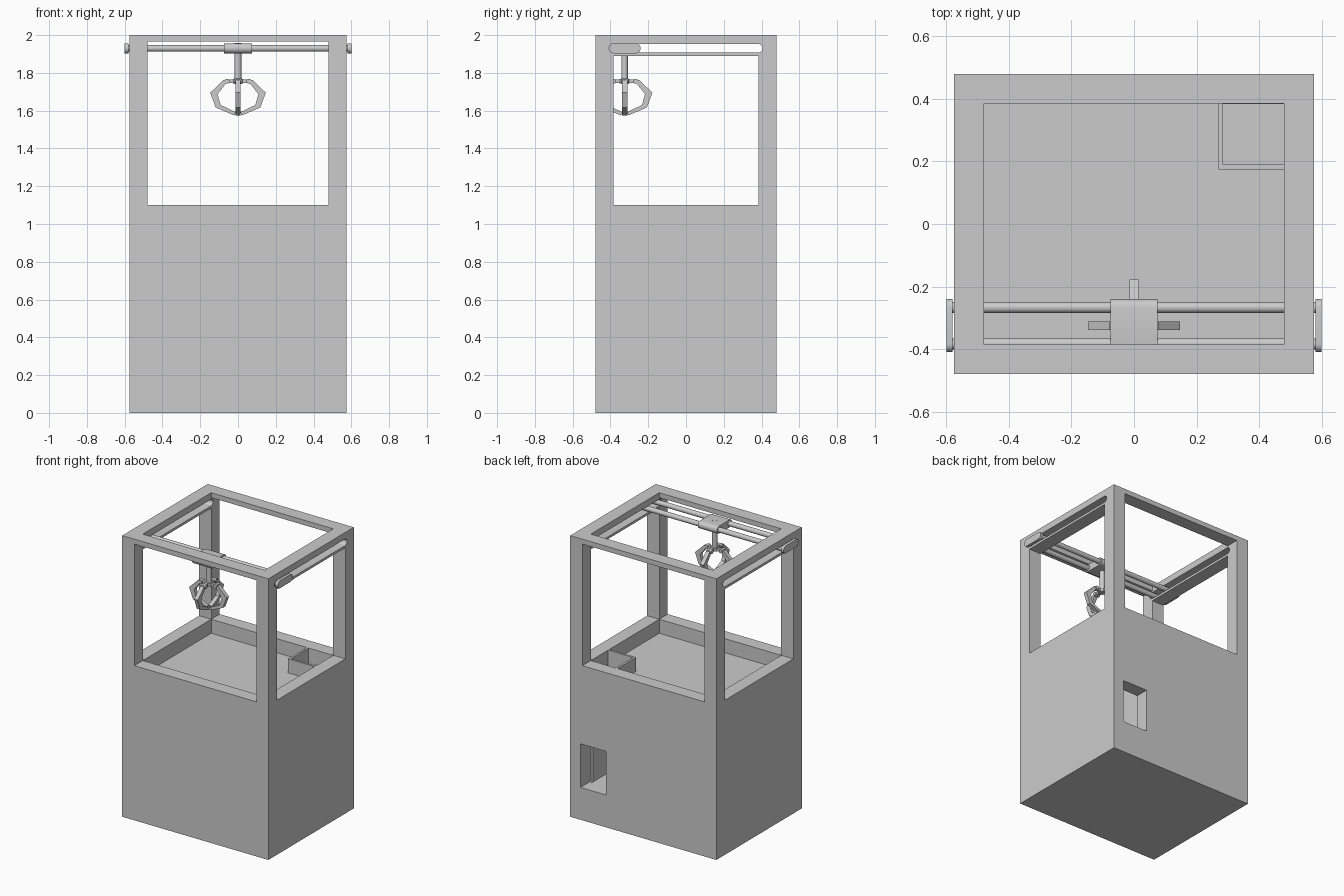
import bpy, bmesh
from math import pi, sin, cos
from mathutils import Matrix, Vector

default = bpy.data.objects.get("Cube")
if default:
    bpy.data.objects.remove(default, do_unlink=True)

grey = bpy.data.materials.new("plain grey")
grey.use_nodes = True
GREY = (0.6, 0.6, 0.6, 1)
grey.diffuse_color = GREY
grey.node_tree.nodes["Principled BSDF"].inputs["Base Color"].default_value = GREY


def add_object(name, bm):
    bmesh.ops.recalc_face_normals(bm, faces=bm.faces)
    mesh = bpy.data.meshes.new(name)
    bm.to_mesh(mesh)
    bm.free()
    mesh.materials.append(grey)
    obj = bpy.data.objects.new(name, mesh)
    bpy.context.collection.objects.link(obj)
    return obj


def box(name, x, y, z):
    bm = bmesh.new()
    bmesh.ops.create_cube(bm, size=1)
    for v in bm.verts:
        v.co = [lo + (c + 0.5) * (hi - lo) for c, (lo, hi) in zip(v.co, (x, y, z))]
    return add_object(name, bm)


def prism(name, points, start, end):
    """Extrude a closed outline of 3D points (given at 0) from start to end."""
    bm = bmesh.new()
    face = bm.faces.new([bm.verts.new(Vector(p) + Vector(start)) for p in points])
    moved = bmesh.ops.extrude_face_region(bm, geom=[face], use_keep_orig=True)["geom"]
    shift = Vector(end) - Vector(start)
    bmesh.ops.translate(bm, vec=shift, verts=[g for g in moved if isinstance(g, bmesh.types.BMVert)])
    return add_object(name, bm)


def smooth(obj):
    bpy.ops.object.select_all(action="DESELECT")
    obj.select_set(True)
    bpy.context.view_layer.objects.active = obj
    bpy.ops.object.shade_smooth_by_angle(angle=pi / 6)
    return obj


def stadium(name, y0, y1, z, r, x0, x1):
    """Round-ended bar section in the side plane, extruded along x."""
    pts = []
    for yc, first in ((y1 - r, -pi / 2), (y0 + r, pi / 2)):
        for i in range(13):
            a = first + pi * i / 12
            pts.append((0, yc + r * cos(a), z + r * sin(a)))
    return smooth(prism(name, pts, (x0, 0, 0), (x1, 0, 0)))


def cylinder(name, r, a, b):
    a, b = Vector(a), Vector(b)
    turn = (b - a).to_track_quat("Z", "Y").to_matrix().to_4x4()
    bm = bmesh.new()
    bmesh.ops.create_cone(bm, cap_ends=True, segments=24, radius1=r, radius2=r,
                          depth=(b - a).length,
                          matrix=Matrix.Translation((a + b) / 2) @ turn)
    return smooth(add_object(name, bm))


def cut(obj, *cutters):
    bpy.context.view_layer.objects.active = obj
    for cutter in cutters:
        cutter.hide_render = True
        mod = obj.modifiers.new("cut", "BOOLEAN")
        mod.operation, mod.solver, mod.object = "DIFFERENCE", "EXACT", cutter
        bpy.ops.object.modifier_apply(modifier=mod.name)
        bpy.data.objects.remove(cutter, do_unlink=True)


W, D = 0.575, 0.48          # cabinet half width and half depth
IW, ID = 0.48, 0.385        # inner half width and half depth
SILL, FLOOR = 1.1, 1.0
RAIL_Z, CY = 1.93, -0.325   # gantry height and claw position

# Lower cabinet with prize pit, drop shaft and rear hatch
cabinet = box("lower_cabinet", (-W, W), (-D, D), (0, SILL))
cut(cabinet,
    box("pit_cutter", (-IW, IW), (-ID, ID), (FLOOR, 1.3)),
    box("shaft_cutter", (0.285, 0.479), (0.19, 0.384), (0.228, 1.05)),
    box("hatch_cutter", (0.295, 0.495), (0.36, 0.6), (0.23, 0.54)))

# Low walls around the drop shaft
box("chute_side_wall", (0.27, 0.285), (0.175, ID), (FLOOR, SILL))
box("chute_front_wall", (0.285, IW), (0.175, 0.19), (FLOOR, SILL))

# Side frames with window and rounded rail slot
for side, s in (("left", 1), ("right", -1)):
    xs = sorted((s * IW, s * W))
    far = sorted((s * 0.4, s * 0.7))
    frame = box(side + "_frame", xs, (-D, D), (SILL - 0.02, 2))
    cut(frame,
        box("window_cutter", far, (-ID, ID), (SILL, 1.89)),
        stadium("slot_cutter", -0.41, 0.405, RAIL_Z, 0.023, *far))
    # Sliding end cap outside the slot
    stadium(side + "_rail_cap", -0.41, -0.24, RAIL_Z, 0.0265, *sorted((s * 0.58, s * 0.6)))

# Top beams across front and back
for name, s in (("front", -1), ("back", 1)):
    box(name + "_top_beam", (-IW, IW), sorted((s * ID, s * D)), (1.965, 2))

# Gantry rods and carriage
for name, y in (("front_rod", -0.383), ("back_rod", -0.267)):
    cylinder(name, 0.0175, (-0.585, y, RAIL_Z), (0.585, y, RAIL_Z))
stadium("carriage", -0.41, -0.24, RAIL_Z, 0.0265, -0.075, 0.075)
cylinder("claw_shaft", 0.0175, (0, CY, 1.74), (0, CY, 1.958))
cylinder("claw_hub", 0.026, (0, CY, 1.745), (0, CY, 1.767))

# Four bent claw fingers on short hub bars
outline = [(0.05, 1.762), (0.078, 1.762), (0.147, 1.695), (0.118, 1.617),
           (0.02, 1.575), (0.012, 1.592), (0.092, 1.63), (0.108, 1.687)]
for i in range(4):
    place = Matrix.Translation((0, CY, 0)) @ Matrix.Rotation(i * pi / 2, 4, "Z")
    parts = [
        prism("claw_finger", [(x, 0, z) for x, z in outline], (0, -0.014, 0), (0, 0.014, 0)),
        box("hub_bar", (0.01, 0.07), (-0.01, 0.01), (1.746, 1.766)),
        cylinder("finger_pin", 0.013, (0.058, -0.02, 1.756), (0.058, 0.02, 1.756)),
    ]
    for part in parts:
        part.name = f"{part.name.split('.')[0]}_{i + 1}"
        part.data.transform(place)
